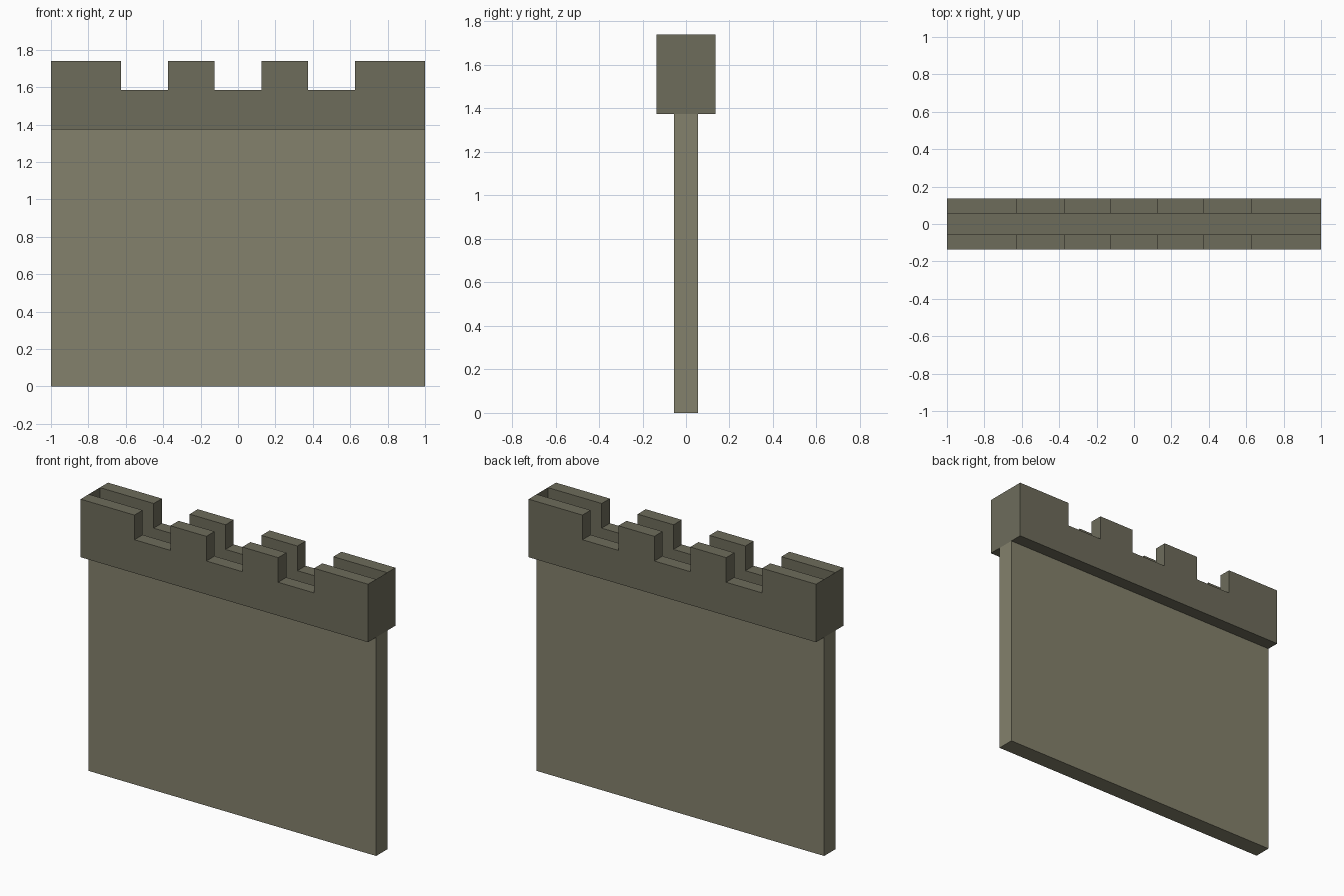
import bpy, bmesh

if "Cube" in bpy.data.objects:
    bpy.data.objects.remove(bpy.data.objects["Cube"])

HALF = 1.0                # half length
WALL, CAP = 0.055, 0.136  # half thickness of wall and battlement
BASE, FLOOR, SILL, TOP = 1.375, 1.51, 1.585, 1.74


def material(name, color):
    m = bpy.data.materials.new(name)
    m.diffuse_color = (*color, 1)
    m.use_nodes = True
    m.node_tree.nodes["Principled BSDF"].inputs["Base Color"].default_value = m.diffuse_color
    return m


light_stone = material("light_stone", (0.23, 0.22, 0.15))
dark_stone = material("dark_stone", (0.155, 0.15, 0.105))


def build(name, points, mat, extrude=None):
    """Flat polygon, optionally extruded into a closed prism."""
    bm = bmesh.new()
    face = bm.faces.new([bm.verts.new(p) for p in points])
    if extrude:
        r = bmesh.ops.extrude_face_region(bm, geom=[face], use_keep_orig=True)
        moved = [v for v in r["geom"] if isinstance(v, bmesh.types.BMVert)]
        bmesh.ops.translate(bm, verts=moved, vec=extrude)
        bmesh.ops.recalc_face_normals(bm, faces=bm.faces)
    mesh = bpy.data.meshes.new(name)
    bm.to_mesh(mesh)
    bm.free()
    mesh.materials.append(mat)
    obj = bpy.data.objects.new(name, mesh)
    bpy.context.collection.objects.link(obj)
    return obj


# Main wall slab
build("wall", [(-HALF, -WALL, 0), (HALF, -WALL, 0), (HALF, -WALL, BASE),
               (-HALF, -WALL, BASE)], light_stone, (0, 2 * WALL, 0))

# Crenellated outline, with three gaps
outline = [(HALF, BASE), (-HALF, BASE), (-HALF, TOP)]
for c in (-0.5, 0, 0.5):
    a, b = c - 0.125, c + 0.125
    outline += [(a, TOP), (a, SILL), (b, SILL), (b, TOP)]
outline.append((HALF, TOP))

# Front and back parapets
for name, y in (("front_parapet", -CAP), ("back_parapet", WALL)):
    build(name, [(x, y, z) for x, z in outline], dark_stone, (0, CAP - WALL, 0))

# Walkway floor between the parapets
build("walkway", [(-HALF, -WALL, FLOOR), (HALF, -WALL, FLOOR),
                  (HALF, WALL, FLOOR), (-HALF, WALL, FLOOR)], dark_stone)

# Thin panels closing the walkway ends
for name, s in (("left_end", -1), ("right_end", 1)):
    build(name, [(s * HALF, -s * WALL, BASE), (s * HALF, s * WALL, BASE),
                 (s * HALF, s * WALL, TOP), (s * HALF, -s * WALL, TOP)], dark_stone)
